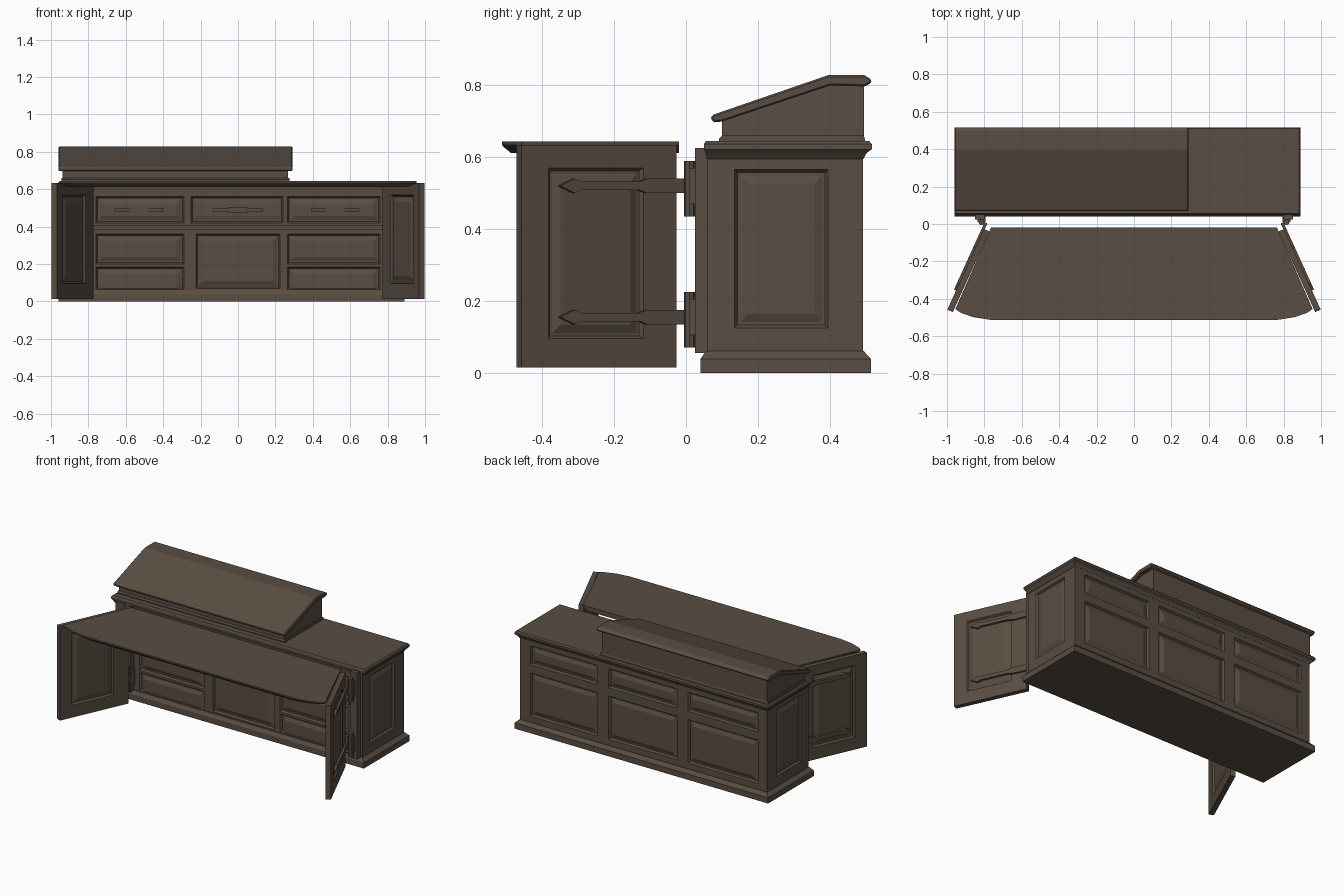
import bpy, bmesh, math
from mathutils import Vector, Matrix

if "Cube" in bpy.data.objects:
    bpy.data.objects.remove(bpy.data.objects["Cube"])

wood = bpy.data.materials.new("dark brown wood")
wood.diffuse_color = (0.100, 0.075, 0.055, 1)
wood.use_nodes = True
wood.node_tree.nodes["Principled BSDF"].inputs["Base Color"].default_value = wood.diffuse_color
Z = Vector((0, 0, 1))


def finish(name, bm, matrix=None):
    if matrix:
        bm.transform(matrix)
    me = bpy.data.meshes.new(name)
    bm.to_mesh(me)
    bm.free()
    me.materials.append(wood)
    ob = bpy.data.objects.new(name, me)
    bpy.context.collection.objects.link(ob)
    return ob


def loft(name, rings, matrix=None):
    """Closed solid skinned through rings of equal point count."""
    bm = bmesh.new()
    vs = [[bm.verts.new(p) for p in r] for r in rings]
    n = len(rings[0])
    for a, b in zip(vs, vs[1:]):
        for i in range(n):
            j = (i + 1) % n
            bm.faces.new((a[i], a[j], b[j], b[i]))
    bm.faces.new(vs[0][::-1])
    bm.faces.new(vs[-1])
    bmesh.ops.recalc_face_normals(bm, faces=bm.faces)
    return finish(name, bm, matrix)


def rect(z, x0, x1, y0, y1):
    return [(x0, y0, z), (x1, y0, z), (x1, y1, z), (x0, y1, z)]


def box(name, x0, x1, y0, y1, z0, z1, matrix=None):
    return loft(name, [rect(z0, x0, x1, y0, y1), rect(z1, x0, x1, y0, y1)], matrix)


def panelled_box(name, x0, x1, y0, y1, z0, z1, panels, matrix=None):
    """Box whose sides carry recessed frames with raised fields."""
    bm = bmesh.new()
    sides = {"front": (Vector((1, 0, 0)), y0, x0, x1), "back": (Vector((-1, 0, 0)), y1, -x1, -x0),
             "right": (Vector((0, 1, 0)), x1, y0, y1), "left": (Vector((0, -1, 0)), x0, -y1, -y0)}
    for side, (u, off, u0, u1) in sides.items():
        rects = panels.get(side, [])
        if side in ("back", "left"):
            rects = [(-b, -a, c, d) for a, b, c, d in rects]
        base = Vector((0, off, 0)) if u.x else Vector((off, 0, 0))
        us = sorted({u0, u1, *[v for r in rects for v in r[:2]]})
        zs = sorted({z0, z1, *[v for r in rects for v in r[2:]]})
        grid = [[bm.verts.new(base + u * a + Z * c) for c in zs] for a in us]
        groups = [[] for _ in rects]
        for i in range(len(us) - 1):
            for j in range(len(zs) - 1):
                f = bm.faces.new((grid[i][j], grid[i + 1][j], grid[i + 1][j + 1], grid[i][j + 1]))
                for g, (a, b, c, d) in zip(groups, rects):
                    if a <= us[i] < b and c <= zs[j] < d:
                        g.append(f)
        bm.normal_update()
        for g in groups:
            for t, d in ((0.008, -0.012), (0.008, 0.0), (0.022, 0.009)):
                bmesh.ops.inset_region(bm, faces=g, thickness=t, depth=d,
                                       use_even_offset=True, use_boundary=True)
    for z, flip in ((z0, True), (z1, False)):
        ring = [bm.verts.new(p) for p in rect(z, x0, x1, y0, y1)]
        bm.faces.new(ring[::-1] if flip else ring)
    bmesh.ops.remove_doubles(bm, verts=bm.verts, dist=1e-5)
    return finish(name, bm, matrix)


# Cabinet body: drawers in front, panels on ends and back
front = [(a, b, 0.42, 0.56) for a, b in ((-0.76, -0.29), (-0.25, 0.24), (0.265, 0.76))]
front += [(a, b, c, d) for a, b in ((-0.76, -0.29), (0.265, 0.76))
          for c, d in ((0.065, 0.185), (0.2, 0.36))]
front.append((-0.225, 0.225, 0.07, 0.36))
back = [(a, b, c, d) for a, b in ((0.30, 0.79), (-0.28, 0.22), (-0.87, -0.36))
        for c, d in ((0.10, 0.385), (0.44, 0.565))]
end = [(0.135, 0.395, 0.125, 0.565)]
panelled_box("cabinet_body", -0.935, 0.865, 0.06, 0.493, 0.02, 0.62,
             {"front": front, "back": back, "left": end, "right": end})

# Plinth and worktop mouldings
loft("cabinet_plinth", [rect(0, -0.96, 0.89, 0.04, 0.515), rect(0.038, -0.96, 0.89, 0.04, 0.515),
                        rect(0.06, -0.937, 0.867, 0.055, 0.495)])
loft("cabinet_top", [rect(0.595, -0.936, 0.866, 0.058, 0.494), rect(0.612, -0.95, 0.88, 0.055, 0.503),
                     rect(0.622, -0.96, 0.89, 0.05, 0.517), rect(0.636, -0.96, 0.89, 0.05, 0.517),
                     rect(0.645, -0.952, 0.882, 0.055, 0.51)])

# Rail under the drawers and the drawer pulls
box("drawer_rail", -0.78, 0.78, 0.05, 0.07, 0.385, 0.405)
for i, x in enumerate((-0.53, 0.0, 0.52)):
    box(f"drawer_pull_{i}", x - 0.13, x + 0.13, 0.052, 0.075, 0.482, 0.496)
    box(f"drawer_pull_plate_{i}", x - 0.05, x + 0.05, 0.056, 0.075, 0.472, 0.506)


# Raised sloping desk box
def extrude_x(name, x0, x1, prof):
    return loft(name, [[(x, y, z) for y, z in prof] for x in (x0, x1)])


extrude_x("desk_box", -0.937, 0.267, [(0.10, 0.64), (0.10, 0.71), (0.40, 0.81), (0.495, 0.81), (0.495, 0.64)])
extrude_x("desk_box_foot", -0.945, 0.275, [(0.092, 0.64), (0.092, 0.652), (0.10, 0.66), (0.495, 0.66), (0.5, 0.64)])
lid = extrude_x("desk_lid", -0.96, 0.292,
                [(0.078, 0.697), (0.068, 0.706), (0.072, 0.717), (0.395, 0.828), (0.497, 0.828),
                 (0.516, 0.816), (0.516, 0.806), (0.497, 0.797), (0.40, 0.799), (0.10, 0.699)])
bev = lid.modifiers.new("soft edge", "BEVEL")
bev.width, bev.segments, bev.angle_limit = 0.006, 1, math.radians(50)

# Front table top with tapered sides and bowed corners
half = [(0.765, -0.02), (0.955, -0.455), (0.925, -0.475), (0.86, -0.498), (0.77, -0.512)]
outline = half + [(-x, y) for x, y in reversed(half)]


def table_ring(z, s):
    return [(x * s, -0.02 + (y + 0.02) * s, z) for x, y in outline]


loft("table_top", [table_ring(0.612, 0.95), table_ring(0.628, 0.99), table_ring(0.634, 1.0),
                   table_ring(0.643, 1.0)])

# Angled doors with strap hinges
for s, side in ((1, "right"), (-1, "left")):
    m = Matrix.Translation((s * 0.885, -0.248, 0)) @ Matrix.Rotation(math.atan2(-0.44, s * 0.2), 4, "Z")
    field = [(-0.135, 0.155, 0.095, 0.57)]
    panelled_box(f"door_{side}", -0.236, 0.238, -0.016, 0.016, 0.014, 0.634,
                 {"front": field, "back": field}, m)
    for i, z in enumerate((0.155, 0.52)):
        # strap tapers to a small pointed tip
        prof = [(-0.27, -0.02), (-0.27, 0.02), (-0.14, 0.02), (-0.12, 0.012), (0.06, 0.012), (0.08, 0.02),
                (0.125, 0.0), (0.08, -0.02), (0.06, -0.012), (-0.12, -0.012), (-0.14, -0.02)]
        loft(f"hinge_strap_{side}_{i}", [[(x, s * y, z + h) for x, h in prof] for y in (0.012, 0.028)], m)
        # knuckle pin and mounting block
        px = s * 0.815
        pin = [[(px + 0.016 * math.cos(a * math.pi / 4), 0.01 + 0.016 * math.sin(a * math.pi / 4), zz)
                for a in range(8)] for zz in (z - 0.085, z + 0.07)]
        loft(f"hinge_pin_{side}_{i}", pin)
        box(f"hinge_block_{side}_{i}", px - 0.022, px + 0.022, 0.01, 0.06, z - 0.05, z + 0.05)
    box(f"hinge_plate_{side}", s * 0.825 - 0.025, s * 0.825 + 0.025, 0.025, 0.062, 0.055, 0.625)
